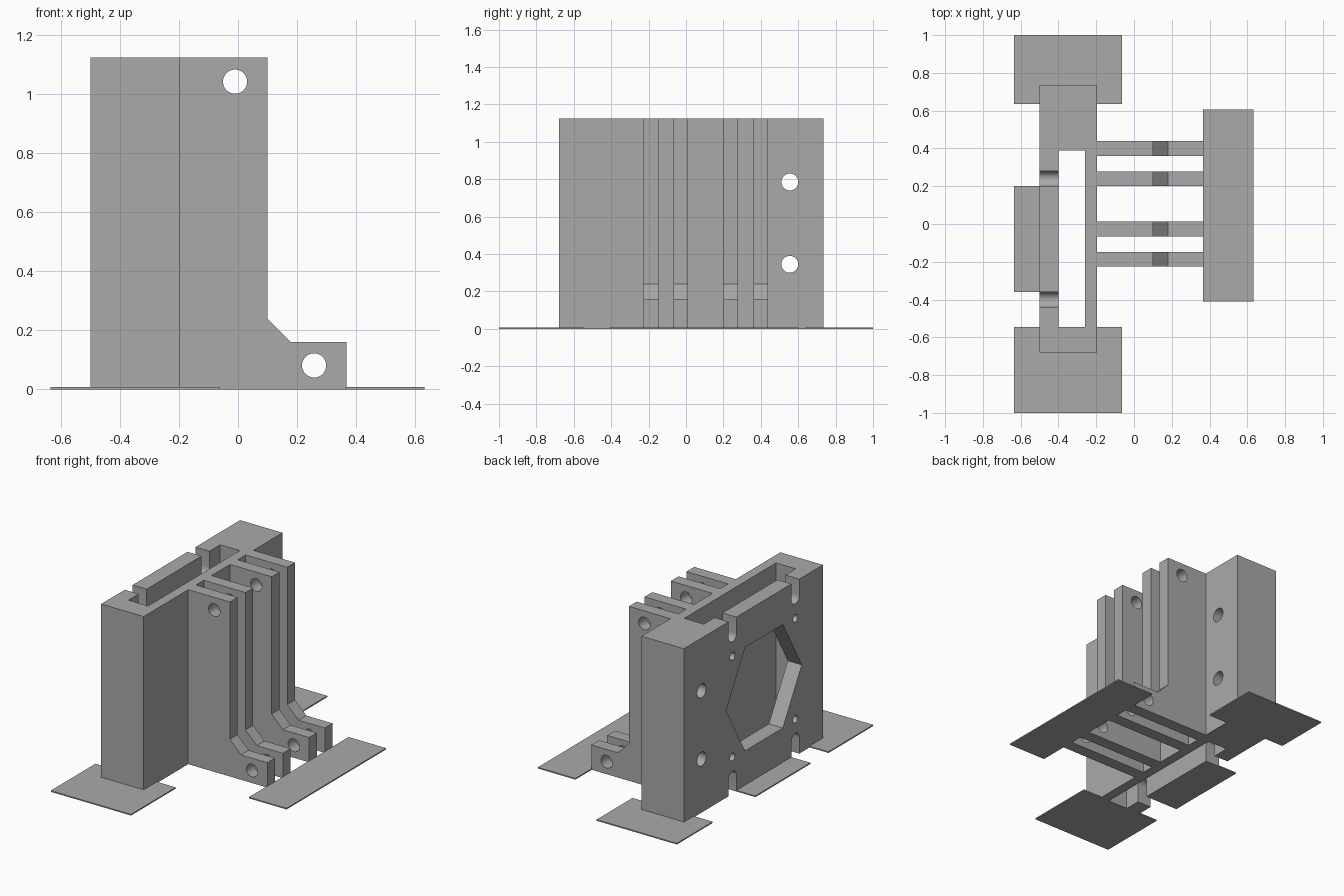
import bpy, bmesh, math
from mathutils import Vector

cube = bpy.data.objects.get("Cube")
if cube:
    bpy.data.objects.remove(cube, do_unlink=True)

grey = bpy.data.materials.new("plain grey")
grey.use_nodes = True
COLOUR = (0.4, 0.4, 0.4, 1)
grey.diffuse_color = COLOUR
grey.node_tree.nodes["Principled BSDF"].inputs["Base Color"].default_value = COLOUR

HEIGHT = 1.125
MID_Y, MID_Z = -0.08, HEIGHT / 2


def prisms(name, axis, spans):
    """One object of prisms; each span is (outline, start, end) along the axis."""
    bm = bmesh.new()
    for outline, a, b in spans:
        place = {"x": lambda p, t: Vector((t, p[0], p[1])),
                 "y": lambda p, t: Vector((p[0], t, p[1])),
                 "z": lambda p, t: Vector((p[0], p[1], t))}[axis]
        face = bm.faces.new([bm.verts.new(place(p, a)) for p in outline])
        out = bmesh.ops.extrude_face_region(bm, geom=[face])
        moved = [v for v in out["geom"] if isinstance(v, bmesh.types.BMVert)]
        bmesh.ops.translate(bm, verts=moved, vec=place((0, 0), b - a))
    bmesh.ops.recalc_face_normals(bm, faces=bm.faces)
    mesh = bpy.data.meshes.new(name)
    bm.to_mesh(mesh)
    bm.free()
    mesh.materials.append(grey)
    obj = bpy.data.objects.new(name, mesh)
    bpy.context.collection.objects.link(obj)
    return obj


def rect(u0, u1, v0, v1):
    return [(u0, v0), (u1, v0), (u1, v1), (u0, v1)]


def ring(u, v, r, n=32):
    return [(u + r * math.cos(math.tau * i / n), v + r * math.sin(math.tau * i / n))
            for i in range(n)]


def notch(y, end, inner, r=0.04, n=12):
    """Round-ended slot outline running from beyond an edge to its inner centre."""
    s = 1 if end < inner else -1
    arc = [(y + r * math.cos(math.pi * i / n), inner + s * r * math.sin(math.pi * i / n))
           for i in range(n + 1)]
    return arc + [(y - r, end), (y + r, end)]


def cut(obj, cutter):
    mod = obj.modifiers.new("cut", "BOOLEAN")
    mod.operation, mod.solver, mod.object = "DIFFERENCE", "EXACT", cutter
    bpy.context.view_layer.update()
    result = bpy.data.meshes.new_from_object(
        obj.evaluated_get(bpy.context.evaluated_depsgraph_get()))
    obj.modifiers.clear()
    obj.data = result
    bpy.data.objects.remove(cutter, do_unlink=True)


def smooth(obj):
    bpy.ops.object.select_all(action="DESELECT")
    obj.select_set(True)
    bpy.context.view_layer.objects.active = obj
    bpy.ops.object.shade_smooth_by_angle(angle=math.radians(30))


# Hollow upright block
body = prisms("mount_block", "z", [(rect(-0.5, -0.197, -0.68, 0.735), 0, HEIGHT)])
cut(body, prisms("slot_cutter", "z", [(rect(-0.4, -0.26, -0.545, 0.39), -0.1, HEIGHT + 0.1)]))

# Hexagonal window, screw holes and edge notches in the outer wall
wall = [ring(MID_Y, MID_Z, 0.385, 6)]
for side in (-1, 1):
    y = MID_Y + side * 0.32
    wall += [notch(y, -0.1, 0.105), notch(y, HEIGHT + 0.1, HEIGHT - 0.105)]
    wall += [ring(y, MID_Z + s * 0.325, 0.025, 20) for s in (-1, 1)]
cut(body, prisms("wall_cutter", "x", [(w, -0.6, -0.33) for w in wall]))

# Bolt holes through the solid end
cut(body, prisms("bolt_cutter", "x", [(ring(0.555, z, 0.045), -0.6, 0) for z in (0.345, 0.785)]))
smooth(body)

# Four footed ribs with a hole at the top and one in the foot
profile = [(-0.198, 0), (0.367, 0), (0.367, 0.16), (0.18, 0.16),
           (0.1, 0.24), (0.1, HEIGHT), (-0.198, HEIGHT)]
for i, y in enumerate((-0.226, -0.067, 0.2, 0.36)):
    rib = prisms(f"rib_{i + 1}", "y", [(profile, y, y + 0.079)])
    cut(rib, prisms("rib_cutter", "y", [(ring(u, v, 0.041), y - 0.1, y + 0.2)
                                        for u, v in ((-0.01, 1.043), (0.258, 0.081))]))
    smooth(rib)

# Thin pads on the ground
pads = {"front_pad": rect(-0.635, -0.063, -1, -0.545),
        "back_pad": rect(-0.635, -0.063, 0.635, 1),
        "outer_pad": rect(-0.635, -0.495, -0.36, 0.2),
        "foot_pad": rect(0.365, 0.633, -0.41, 0.605)}
for name, outline in pads.items():
    prisms(name, "z", [(outline, 0, 0.008)])
